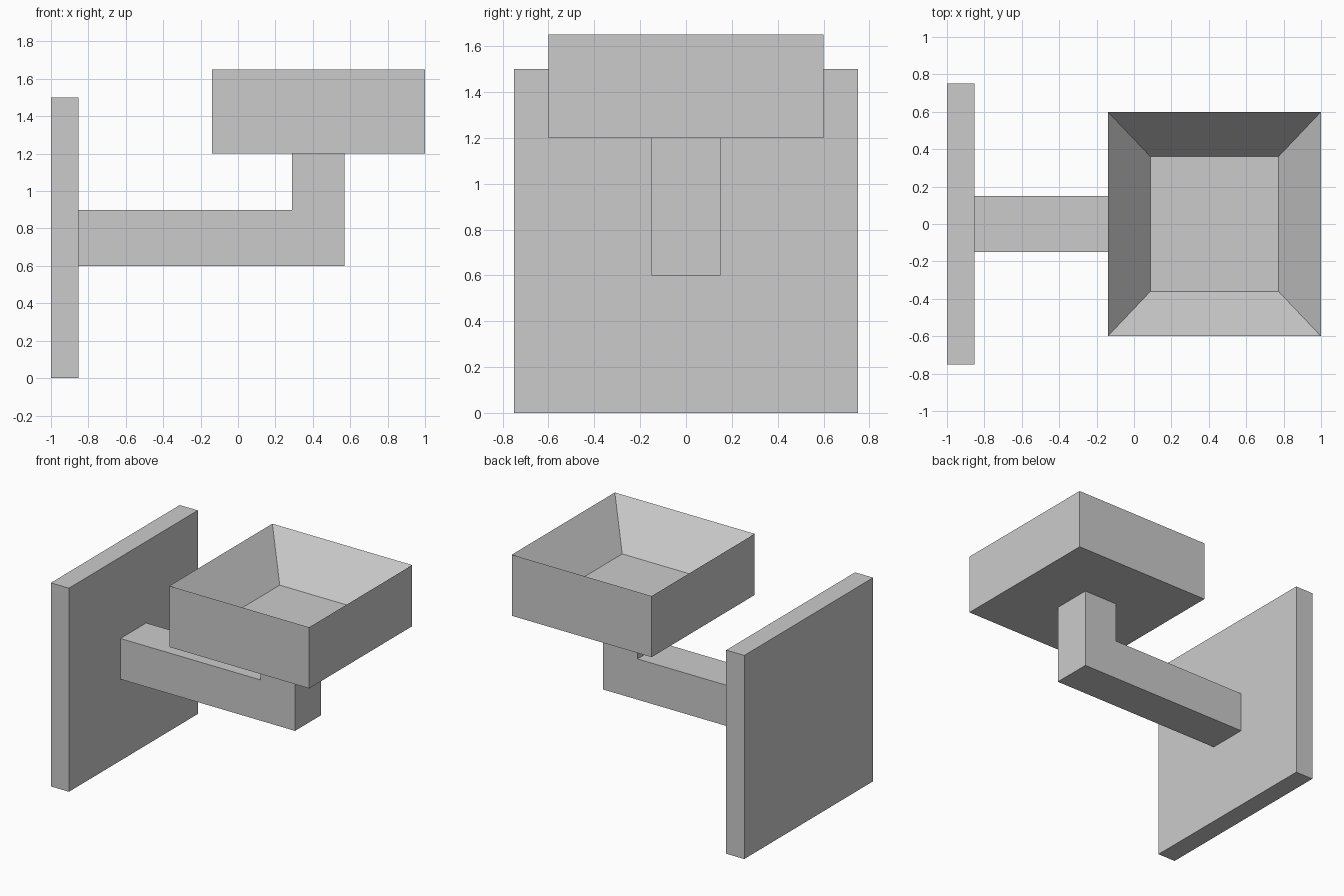
import bpy
import bmesh
from mathutils import Vector

old = bpy.data.objects.get("Cube")
if old:
    bpy.data.objects.remove(old, do_unlink=True)

grey = bpy.data.materials.new("light_grey")
grey.use_nodes = True
colour = (0.6, 0.6, 0.6, 1)
grey.diffuse_color = colour
grey.node_tree.nodes["Principled BSDF"].inputs["Base Color"].default_value = colour


def finish(name, bm):
    bmesh.ops.recalc_face_normals(bm, faces=bm.faces)
    mesh = bpy.data.meshes.new(name)
    bm.to_mesh(mesh)
    bm.free()
    mesh.materials.append(grey)
    obj = bpy.data.objects.new(name, mesh)
    bpy.context.collection.objects.link(obj)
    return obj


def extrude_profile(name, profile, half_width):
    """Extrude an x-z outline symmetrically along y."""
    bm = bmesh.new()
    face = bm.faces.new([bm.verts.new((x, -half_width, z)) for x, z in profile])
    new = bmesh.ops.extrude_face_region(bm, geom=[face])["geom"]
    verts = [v for v in new if isinstance(v, bmesh.types.BMVert)]
    bmesh.ops.translate(bm, verts=verts, vec=(0, 2 * half_width, 0))
    # Extruding keeps the starting face, which closes the front
    return finish(name, bm)


def rectangle(x0, x1, z0, z1):
    return [(x0, z0), (x1, z0), (x1, z1), (x0, z1)]


# Upright wall plate
extrude_profile("wall_plate", rectangle(-1, -0.853, 0, 1.5), 0.75)

# L-shaped support arm
extrude_profile("support_arm", [(-0.853, 0.6), (0.57, 0.6), (0.57, 1.2),
                                (0.29, 1.2), (0.29, 0.9), (-0.853, 0.9)], 0.15)

# Tray with a sharp rim: the top face is shrunk and sunk to form the basin
tray = extrude_profile("tray", rectangle(-0.14, 1, 1.2, 1.65), 0.6)
bm = bmesh.new()
bm.from_mesh(tray.data)
top = max(bm.faces, key=lambda f: f.calc_center_median().z)
centre = top.calc_center_median()
floor = bmesh.ops.extrude_discrete_faces(bm, faces=[top])["faces"][0]
# Rejoin the sunken floor to the rim with sloping walls
rim = [e for e in bm.edges if e.is_boundary and e not in floor.edges[:]]
for v in floor.verts:
    v.co = centre + (v.co - centre) * 0.6 - Vector((0, 0, 0.3))
if rim:
    bmesh.ops.bridge_loops(bm, edges=rim + floor.edges[:])
bmesh.ops.recalc_face_normals(bm, faces=bm.faces)
bm.to_mesh(tray.data)
bm.free()
